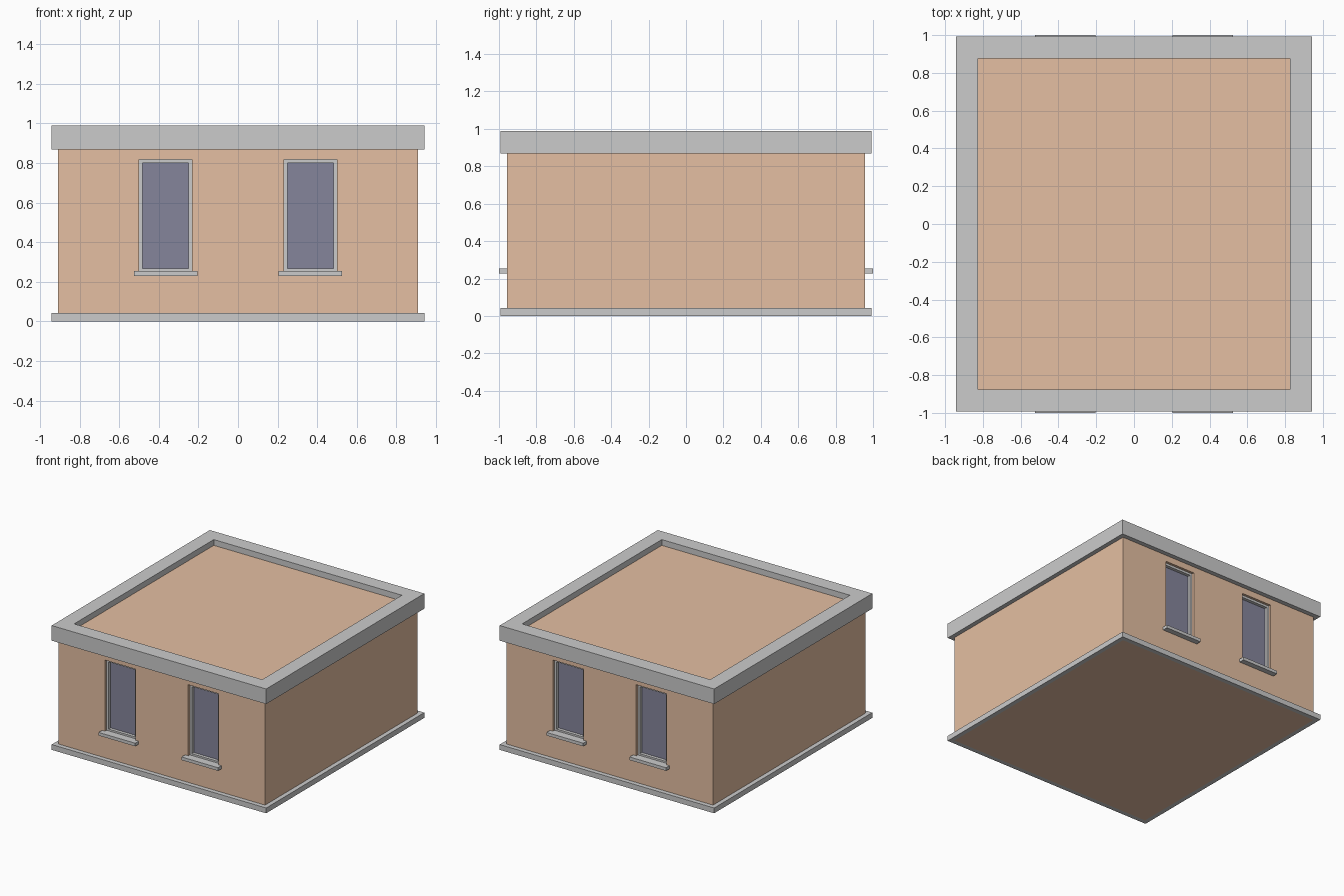
import bpy, bmesh

if "Cube" in bpy.data.objects:
    bpy.data.objects.remove(bpy.data.objects["Cube"])


def material(name, rgb):
    m = bpy.data.materials.new(name)
    m.diffuse_color = (*rgb, 1)
    m.use_nodes = True
    m.node_tree.nodes["Principled BSDF"].inputs["Base Color"].default_value = m.diffuse_color
    return m


BRICK = material("brick", (0.78, 0.52, 0.36))
GLASS = material("glass", (0.235, 0.235, 0.33))


def finish(name, bm, mat=None, mirror=False):
    bmesh.ops.recalc_face_normals(bm, faces=bm.faces)
    mesh = bpy.data.meshes.new(name)
    bm.to_mesh(mesh)
    bm.free()
    ob = bpy.data.objects.new(name, mesh)
    bpy.context.collection.objects.link(ob)
    if mat:
        mesh.materials.append(mat)
    if mirror:  # repeat left/right and front/back
        mod = ob.modifiers.new("mirror", 'MIRROR')
        mod.use_axis = (True, True, False)
        mod.use_mirror_merge = False
    return ob


def box(name, lo, hi, mat=None, mirror=False):
    bm = bmesh.new()
    for v in bmesh.ops.create_cube(bm, size=1)["verts"]:
        v.co = [(a + b) / 2 + c * (b - a) for a, b, c in zip(lo, hi, v.co)]
    return finish(name, bm, mat, mirror)


def ring(name, outer, inner, d0, d1, place, mirror=False):
    """Rectangular ring; outer/inner are (u0, u1, v0, v1), depth runs d0..d1."""
    bm = bmesh.new()

    def loop(r, d):
        return [bm.verts.new(place(u, v, d)) for u, v in
                ((r[0], r[2]), (r[1], r[2]), (r[1], r[3]), (r[0], r[3]))]
    loops = [loop(outer, d0), loop(outer, d1), loop(inner, d1), loop(inner, d0)]
    for k in range(4):
        a, b = loops[k], loops[(k + 1) % 4]
        for i in range(4):
            j = (i + 1) % 4
            bm.faces.new((a[i], a[j], b[j], b[i]))
    return finish(name, bm, None, mirror)


def rect(x, y):
    return (-x, x, -y, y)


def flat(u, v, d):
    return (u, v, d)


def upright(u, v, d):
    return (u, d, v)


WX, WY = 0.908, 0.957       # wall half sizes
OX, OY = 0.943, 0.993       # trim half sizes

# Walls, roof deck and floor, with window openings cut out
walls = box("walls", (-WX, -WY, 0), (WX, WY, 0.942), BRICK)
cutter = box("window_cutter", (0.232, -1.1, 0.24), (0.5, -WY + 0.05, 0.818), BRICK, True)
cutter.hide_render = True
cutter.hide_set(True)
cut = walls.modifiers.new("openings", 'BOOLEAN')
cut.operation = 'DIFFERENCE'
cut.solver = 'EXACT'
cut.object = cutter

# Base trim and roof parapet
ring("base_trim", rect(OX, OY), rect(WX, WY), 0, 0.042, flat)
ring("parapet", rect(OX, OY), rect(0.827, 0.877), 0.868, 0.988, flat)

# Windows: frame, pane and sill
ring("window_frames", (0.232, 0.5, 0.25, 0.818), (0.25, 0.482, 0.267, 0.8),
     -WY + 0.02, -WY + 0.05, upright, True)
box("window_panes", (0.24, -WY + 0.045, 0.255), (0.49, -WY + 0.049, 0.81), GLASS, True)
box("window_sills", (0.204, -1.0, 0.228), (0.525, -WY + 0.04, 0.253), None, True)
